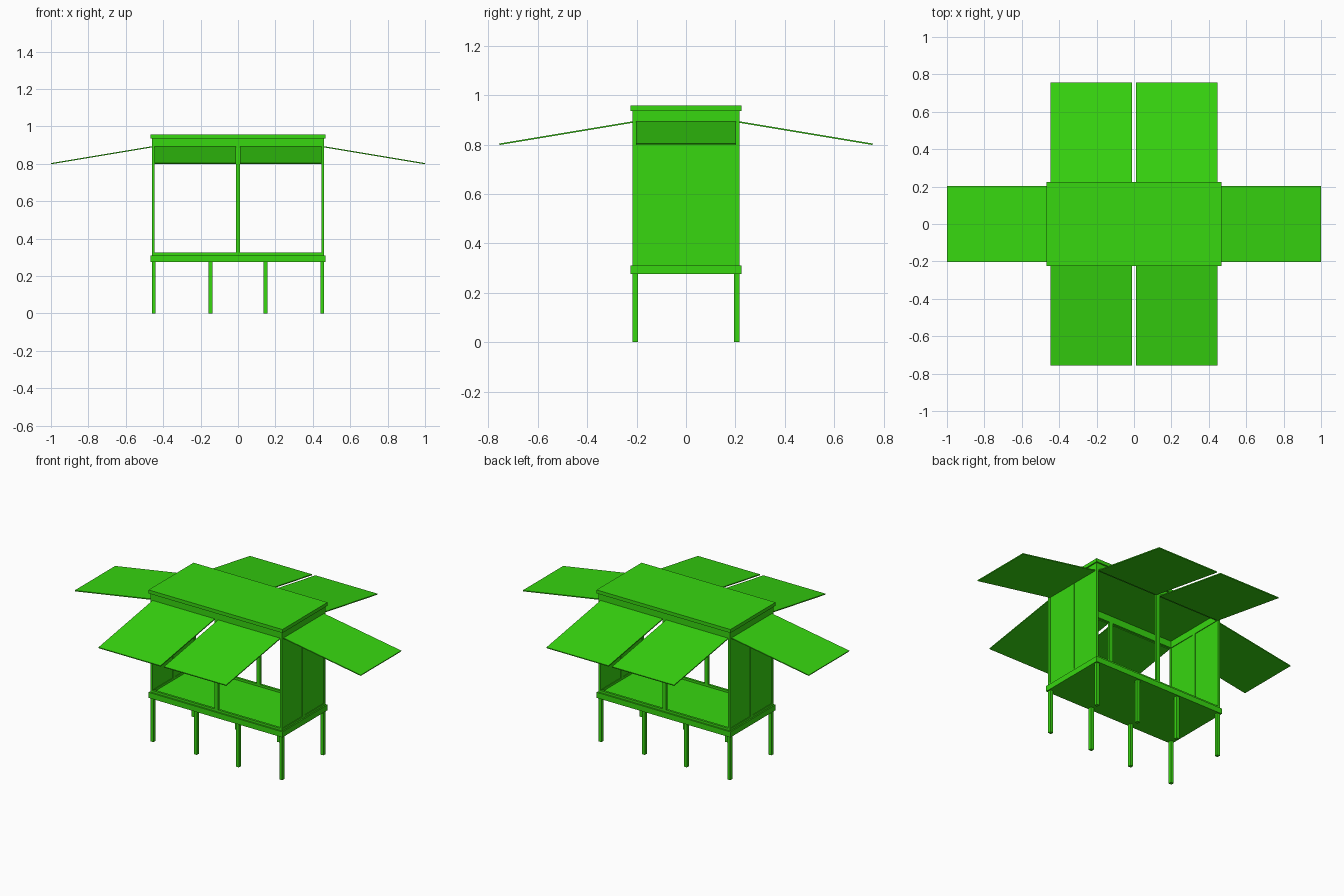
import bpy
import math
from mathutils import Matrix

if "Cube" in bpy.data.objects:
    bpy.data.objects.remove(bpy.data.objects["Cube"], do_unlink=True)

green = bpy.data.materials.new("bright_green")
colour = (0.038, 0.68, 0.005, 1)
green.diffuse_color = colour
green.use_nodes = True
green.node_tree.nodes["Principled BSDF"].inputs["Base Color"].default_value = colour


def box(name, x, y, z):
    """Box from (min, max) pairs along each axis."""
    lo, hi = zip(x, y, z)
    verts = [(a, b, c) for a in x for b in y for c in z]
    faces = [(0, 1, 3, 2), (4, 6, 7, 5), (0, 4, 5, 1),
             (2, 3, 7, 6), (0, 2, 6, 4), (1, 5, 7, 3)]
    mesh = bpy.data.meshes.new(name)
    mesh.from_pydata(verts, [], faces)
    mesh.materials.append(green)
    obj = bpy.data.objects.new(name, mesh)
    bpy.context.collection.objects.link(obj)
    return obj


def span(a, b, sign):
    return tuple(sorted((a * sign, b * sign)))


def awning(name, hinge, reach, side, angle):
    """Thin flap hinged under the top beam, sloping outwards, turned about z."""
    drop = 0.09
    run = reach - hinge
    flap = box(name, (0, math.hypot(run, drop)), side, (-0.006, 0))
    tilt = Matrix.Rotation(math.atan2(drop, run), 4, "Y")
    flap.data.transform(Matrix.Rotation(angle, 4, "Z")
                        @ Matrix.Translation((hinge, 0, 0.894)) @ tilt)


X, Y = 0.46, 0.216            # outer faces of the frame
FLOOR, SILL, BEAM, TOP = 0.311, 0.325, 0.893, 0.936
POST, MID = 0.014, 0.012      # corner post width, half width of middle posts

# Platform and roof slabs
box("floor", (-0.468, 0.468), (-0.225, 0.225), (0.276, FLOOR))
box("roof", (-0.468, 0.468), (-0.225, 0.225), (TOP, 0.958))

for s in (-1, 1):
    end = "left" if s > 0 else "right"
    face = "back" if s > 0 else "front"

    # Sills and top beams
    for part, z in (("sill", (FLOOR, SILL)), ("beam", (BEAM, TOP))):
        box(f"{face}_{part}", (-X, X), span(Y - POST, Y, s), z)
        box(f"{end}_{part}", span(X - POST, X, s), (-Y + POST, Y - POST), z)

    # Middle posts of the long faces and the end walls
    box(f"{face}_middle_post", (-MID, MID), span(Y - POST, Y, s), (SILL, BEAM))
    box(f"{end}_middle_post", span(X - POST, X, s), (-MID, MID), (SILL, BEAM))

    # Legs under the platform
    for i, x in enumerate((-0.45, -0.147, 0.147, 0.45)):
        box(f"{face}_leg_{i + 1}", (x - 0.01, x + 0.01),
            span(Y - 0.021, Y, s), (0, 0.276))

    for t in (-1, 1):
        # Corner posts and thin end wall panels
        box(f"{end}_corner_post", span(X - POST, X, s),
            span(Y - POST, Y, t), (SILL, BEAM))
        box(f"{end}_wall_panel", span(X - 0.010, X - 0.004, s),
            span(MID, Y - POST, t), (SILL, BEAM))
        # Two awnings on each long face
        awning(f"{face}_awning", Y, 0.756, span(MID, X - POST, t), s * math.pi / 2)

    # One awning at each end
    awning(f"{end}_awning", X, 1.0, (-Y + POST, Y - POST), 0 if s > 0 else math.pi)
